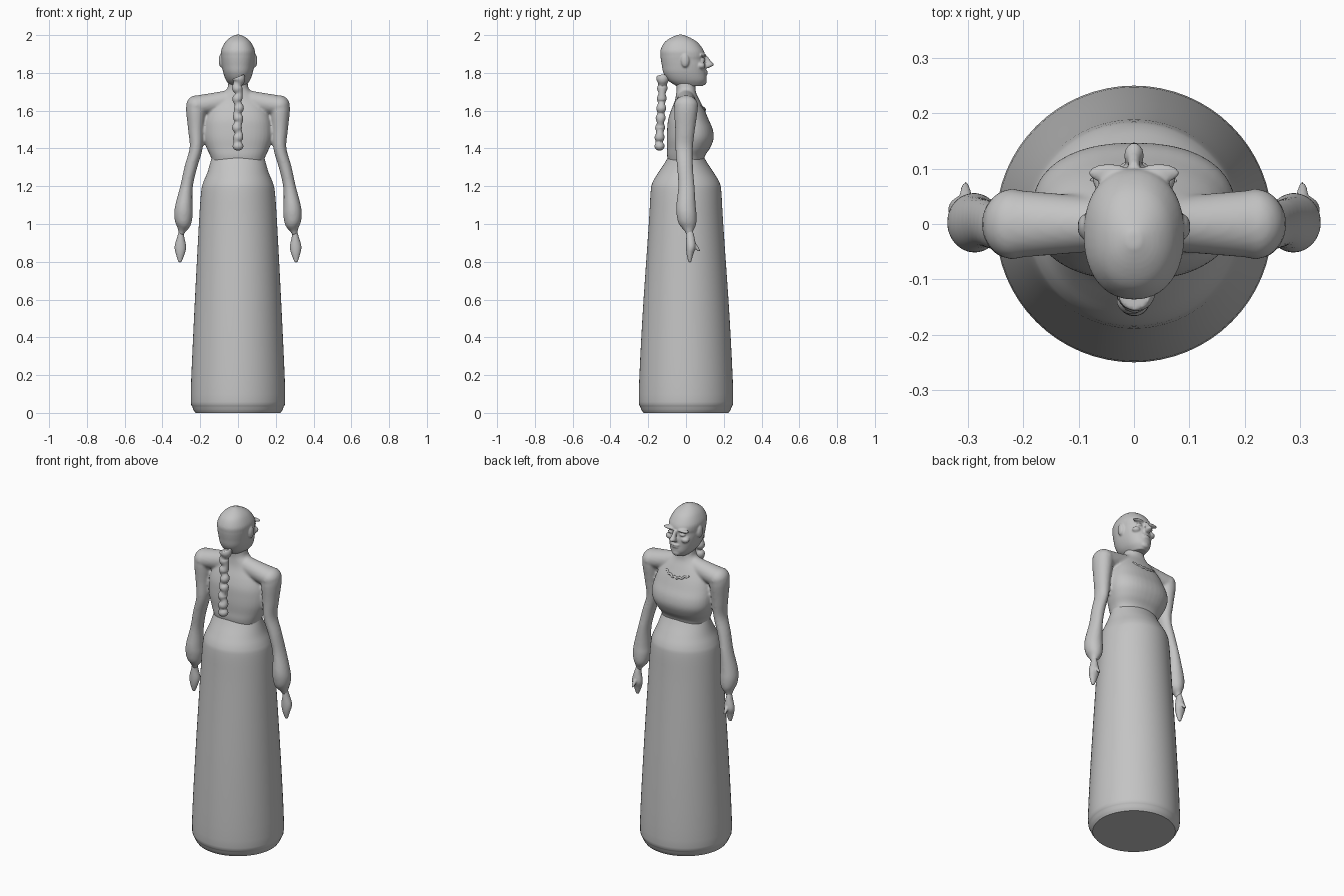
import bpy, bmesh, math
from mathutils import Vector, Matrix

cube = bpy.data.objects.get("Cube")
if cube:
    bpy.data.objects.remove(cube, do_unlink=True)

grey = bpy.data.materials.new("plain grey")
grey.use_nodes = True
TONE = (0.55, 0.55, 0.55, 1)
grey.diffuse_color = TONE
grey.node_tree.nodes["Principled BSDF"].inputs["Base Color"].default_value = TONE


def smooth_rows(rows, steps):
    """Catmull-Rom interpolation between the given cross-sections."""
    result = []
    last = len(rows) - 1
    for i in range(last):
        a, b, c, d = (rows[max(0, min(last, i + k))] for k in (-1, 0, 1, 2))
        for s in range(steps):
            t = s / steps
            result.append([q + t / 2 * (r - p + t * (2 * p - 5 * q + 4 * r - w
                           + t * (3 * (q - r) + w - p)))
                           for p, q, r, w in zip(a, b, c, d)])
    return result + [list(rows[-1])]


def loft(bm, rows, side=1, power=2, segments=40, steps=4):
    """Closed tube through rows of (x, y, z, radius across, radius in y)."""
    rows = smooth_rows(rows, steps)
    rings = []
    for i, (x, y, z, across, deep) in enumerate(rows):
        before, after = rows[max(i - 1, 0)], rows[min(i + 1, len(rows) - 1)]
        along = Vector((after[0] - before[0], 0, after[2] - before[2])).normalized()
        ring = []
        for k in range(segments):
            angle = math.tau * k / segments
            u, v = (math.copysign(abs(f) ** (2 / power), f)
                    for f in (math.cos(angle), math.sin(angle)))
            ring.append(bm.verts.new((side * (x + along.z * across * u),
                                      y + deep * v, z - along.x * across * u)))
        rings.append(ring)
    for low, high in zip(rings, rings[1:]):
        for k in range(segments):
            n = (k + 1) % segments
            bm.faces.new((low[k], low[n], high[n], high[k]))
    bm.faces.new(rings[0])
    bm.faces.new(rings[-1])


def upright(rows):
    """Turn (z, half width, back, front) into loft rows."""
    return [(0, (b + f) / 2, z, w, (f - b) / 2) for z, w, b, f in rows]


def blob(bm, centre, radii):
    bmesh.ops.create_uvsphere(bm, u_segments=24, v_segments=16, radius=1,
                              matrix=Matrix.LocRotScale(Vector(centre), None, Vector(radii)))


def finish(bm, name, voxel=0, relax=2):
    """Make the object; a voxel size blends its overlapping pieces."""
    bmesh.ops.recalc_face_normals(bm, faces=bm.faces)
    mesh = bpy.data.meshes.new(name)
    bm.to_mesh(mesh)
    bm.free()
    mesh.materials.append(grey)
    obj = bpy.data.objects.new(name, mesh)
    bpy.context.collection.objects.link(obj)
    if voxel:
        mesh.polygons.foreach_set("use_smooth", [True] * len(mesh.polygons))
        blend = obj.modifiers.new("blend", "REMESH")
        blend.mode = "VOXEL"
        blend.voxel_size = voxel
        blend.use_smooth_shade = True
        soften = obj.modifiers.new("soften", "SMOOTH")
        soften.factor = 0.5
        soften.iterations = relax
    else:
        bpy.ops.object.select_all(action="DESELECT")
        obj.select_set(True)
        bpy.context.view_layer.objects.active = obj
        bpy.ops.object.shade_smooth_by_angle(angle=math.radians(50))
    return obj


# Long skirt with a tucked-in hem
bm = bmesh.new()
loft(bm, upright([(z, w, -d, d) for z, w, d in (
    (0, .225, .225), (.03, .241, .241), (.1, .25, .25), (.5, .233, .231),
    (1, .207, .197), (1.17, .195, .187), (1.22, .184, .177),
    (1.27, .163, .148), (1.32, .148, .115), (1.36, .138, .092))]), segments=64)
finish(bm, "skirt")

# Bodice, neck, shoulders and arms blended together
bm = bmesh.new()
loft(bm, upright([
    (1.31, .13, -.09, .09), (1.36, .146, -.1, .1), (1.4, .165, -.1, .126),
    (1.45, .182, -.102, .146), (1.5, .184, -.1, .142), (1.55, .175, -.095, .121),
    (1.6, .155, -.08, .1), (1.65, .12, -.06, .075), (1.69, .08, -.052, .055),
    (1.72, .056, -.05, .05), (1.78, .048, -.055, .045)]), power=2.3)
for side in (-1, 1):
    loft(bm, [(0, 0, 1.67, .05, .045), (.1, 0, 1.645, .054, .052),
              (.22, 0, 1.627, .053, .062)], side)
    blob(bm, (side * .22, 0, 1.627), (.054, .064, .054))
    loft(bm, [
        (.222, 0, 1.66, .03, .035), (.222, 0, 1.62, .053, .062),
        (.222, -.005, 1.5, .042, .052), (.222, -.01, 1.4, .034, .046),
        (.25, -.005, 1.3, .033, .042), (.272, .002, 1.2, .033, .043),
        (.286, 0, 1.1, .045, .051), (.289, .003, 1.05, .049, .053),
        (.29, .008, 1, .041, .046), (.297, .015, .965, .021, .024),
        (.3, .018, .94, .012, .016)], side)
finish(bm, "upper_body", .007, 4)

# Hands with a forward thumb
for side, name in ((1, "left_hand"), (-1, "right_hand")):
    bm = bmesh.new()
    loft(bm, [(.3, .018, .97, .011, .015), (.303, .023, .93, .019, .022),
              (.305, .026, .88, .031, .026), (.306, .021, .84, .023, .018),
              (.308, .02, .797, .008, .007)], side, segments=20)
    loft(bm, [(.302, .03, .91, .012, .014), (.304, .052, .88, .011, .012),
              (.305, .07, .856, .006, .007)], side, segments=14)
    finish(bm, name, .004, 2)

# Head with brow, eyes, nose, lips, chin and ears
bm = bmesh.new()
loft(bm, upright([
    (1.73, .04, -.05, .088), (1.76, .063, -.095, .107), (1.8, .078, -.12, .107),
    (1.84, .085, -.128, .105), (1.87, .088, -.133, .098), (1.89, .09, -.135, .101),
    (1.92, .089, -.135, .093), (1.96, .07, -.115, .063), (1.985, .045, -.082, .025),
    (2.002, .012, -.043, -.015)]), power=2.2)
loft(bm, [(0, .1, 1.89, .01, .012), (0, .116, 1.862, .012, .016),
          (0, .124, 1.842, .018, .024), (0, .108, 1.826, .014, .012)], segments=20)
blob(bm, (0, .103, 1.806), (.028, .013, .006))
blob(bm, (0, .102, 1.793), (.024, .013, .006))
blob(bm, (0, .094, 1.755), (.026, .016, .02))
for side in (-1, 1):
    blob(bm, (side * .045, .092, 1.893), (.038, .017, .009))
    blob(bm, (side * .038, .088, 1.868), (.018, .014, .01))
    blob(bm, (side * .05, .08, 1.838), (.025, .022, .018))
    blob(bm, (side * .09, -.005, 1.865), (.012, .022, .035))
finish(bm, "head", .005, 2)

# Hanging braid with a knotted end
bm = bmesh.new()
rows = []
for i in range(49):
    t = i / 48
    wave = math.sin(t * 7 * math.tau)
    thick = .023 + .004 * wave + .01 * max(0, 1 - 5 * t)
    rows.append((.005 * math.sin(t * 5 * math.tau), -.122 - .02 * t,
                 1.78 - .36 * t, thick, thick))
loft(bm, rows, segments=20, steps=1)
blob(bm, (0, -.14, 1.412), (.029, .027, .024))
finish(bm, "braid", .005, 1)

# Ruffled neckline trim
bm = bmesh.new()
rows = []
for i in range(41):
    t = i / 20 - 1
    rows.append((.075 * t, .098 - .022 * t * t,
                 1.605 + .02 * t * t + .004 * math.sin(t * 16), .006, .007))
loft(bm, rows, segments=12, steps=1)
finish(bm, "neckline_trim")
